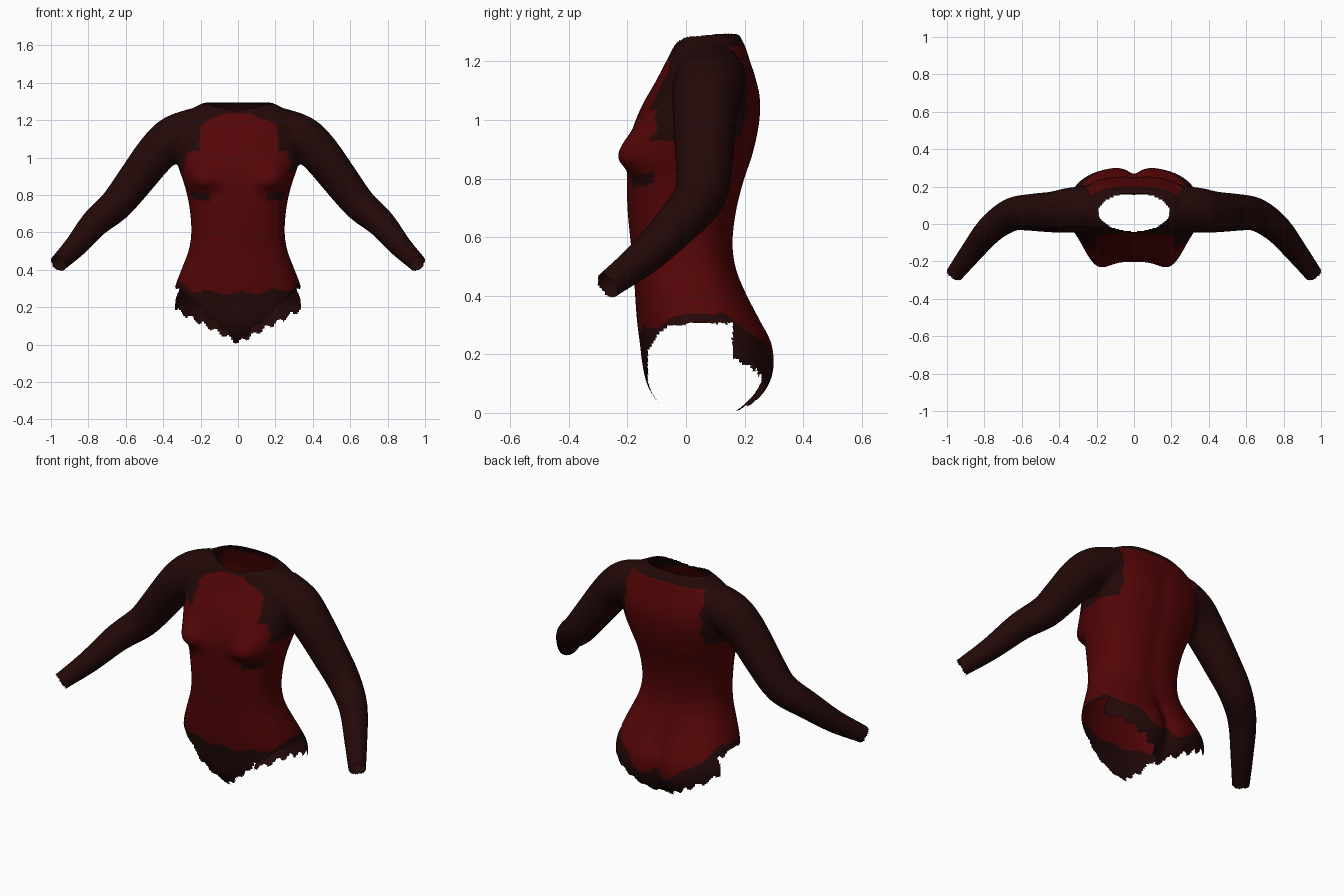
import bpy, bmesh, math
from mathutils import Vector

if "Cube" in bpy.data.objects:
    bpy.data.objects.remove(bpy.data.objects["Cube"])

SEG = 64


def material(name, rgb):
    m = bpy.data.materials.new(name)
    m.diffuse_color = (*rgb, 1)
    m.use_nodes = True
    m.node_tree.nodes["Principled BSDF"].inputs["Base Color"].default_value = m.diffuse_color
    return m


red = material("deep red", (0.088, 0.0015, 0.002))
dark = material("dark maroon", (0.0165, 0.0025, 0.0025))

bm = bmesh.new()


def smooth_rows(rows, steps):
    """Catmull-Rom interpolation of rows of numbers."""
    out = []
    for i in range(len(rows) - 1):
        quad = [rows[max(i - 1, 0)], rows[i], rows[i + 1], rows[min(i + 2, len(rows) - 1)]]
        for k in range(steps):
            t = k / steps
            out.append([0.5 * (2 * b + (c - a) * t + (2 * a - 5 * b + 4 * c - d) * t * t
                               + (3 * b - a - 3 * c + d) * t ** 3) for a, b, c, d in zip(*quad)])
    return out + [list(rows[-1])]


def loft(rings):
    """Skin a closed tube through a list of point rings."""
    loops = [[bm.verts.new(p) for p in r] for r in rings]
    for a, b in zip(loops, loops[1:]):
        for i in range(len(a)):
            j = (i + 1) % len(a)
            bm.faces.new((a[i], a[j], b[j], b[i]))
    bm.faces.new(loops[0][::-1])
    bm.faces.new(loops[-1])


# Torso: height, half width, front y, back y
TORSO = [(-0.02, 0.16, -0.03, 0.17), (0.03, 0.24, -0.09, 0.235), (0.09, 0.31, -0.13, 0.285),
         (0.16, 0.345, -0.148, 0.305), (0.24, 0.35, -0.158, 0.296), (0.32, 0.333, -0.168, 0.255),
         (0.42, 0.295, -0.175, 0.203), (0.50, 0.265, -0.18, 0.172), (0.59, 0.25, -0.19, 0.163),
         (0.70, 0.255, -0.20, 0.177), (0.80, 0.272, -0.202, 0.203), (0.88, 0.295, -0.20, 0.23),
         (0.97, 0.325, -0.182, 0.25), (1.05, 0.335, -0.150, 0.257), (1.12, 0.335, -0.11, 0.247),
         (1.19, 0.32, -0.073, 0.222), (1.25, 0.265, -0.042, 0.203), (1.295, 0.18, -0.015, 0.18)]


def torso_ring(z, w, f, b):
    pts = []
    bust_z = (z - 0.875) / (0.05 if z < 0.875 else 0.085)
    groove = 0.04 if z < 0.3 else 0.008 + 0.032 * max(0, 1 - (z - 0.3) / 0.15)
    if z > 1.15:
        groove = 0
    for i in range(SEG):
        a = 2 * math.pi * i / SEG
        c, s = math.cos(a), math.sin(a)
        x = w * math.copysign(abs(c) ** 0.82, c)
        y = (f + b) / 2 + (b - f) / 2 * math.copysign(abs(s) ** 0.82, s)
        if s > 0:  # groove down the seat and spine
            y -= groove * math.exp(-(x / 0.045) ** 2)
        else:  # bust
            y -= 0.066 * math.exp(-((abs(x) - 0.195) / 0.085) ** 2 - bust_z ** 2)
        pts.append((x, y, z))
    return pts


loft([torso_ring(*r) for r in smooth_rows(TORSO, 4)])

# Sleeves: centre and radius along the arm
ARM = [(0.22, 0.09, 1.15, 0.118), (0.34, 0.074, 1.105, 0.121), (0.435, 0.064, 1.025, 0.110),
       (0.555, 0.062, 0.87, 0.099), (0.655, 0.05, 0.745, 0.089), (0.765, -0.025, 0.65, 0.077),
       (0.865, -0.145, 0.53, 0.062), (0.96, -0.268, 0.435, 0.048), (0.985, -0.30, 0.405, 0.046)]
path = smooth_rows(ARM, 3)
for side in (1, -1):
    centres = [Vector((side * p[0], p[1], p[2])) for p in path]
    rings = []
    for i, c in enumerate(centres):
        t = (centres[min(i + 1, len(path) - 1)] - centres[max(i - 1, 0)]).normalized()
        u = t.cross(Vector((0, 1, 0))).normalized()
        v = t.cross(u)
        r = path[i][3]
        rings.append([c + r * (math.cos(k * math.pi / 12) * u + math.sin(k * math.pi / 12) * v)
                      for k in range(24)])
    loft(rings)

bmesh.ops.recalc_face_normals(bm, faces=bm.faces)
mesh = bpy.data.meshes.new("bodysuit")
bm.to_mesh(mesh)
bm.free()
suit = bpy.data.objects.new("bodysuit", mesh)
bpy.context.collection.objects.link(suit)
bpy.context.view_layer.objects.active = suit
suit.select_set(True)

# Fuse the parts into one skin and soften the joins
mesh.remesh_voxel_size = 0.0105
bpy.ops.object.voxel_remesh()
soft = suit.modifiers.new("soften", "SMOOTH")
soft.factor = 0.5
soft.iterations = 12
bpy.ops.object.modifier_apply(modifier="soften")
mesh = suit.data
mesh.materials.clear()
mesh.materials.append(red)
mesh.materials.append(dark)


def is_open(p):
    """Neck, wrist, leg and crotch openings."""
    x, y, z = abs(p.x), p.y, p.z
    if z > 1.15 and (x / 0.19) ** 2 + ((y - 0.063) / 0.103) ** 2 < 1:
        return True
    if x > 0.8:
        end = Vector((0.96, -0.268, 0.435))
        return (Vector((x, y, z)) - end).dot(Vector((0.52, -0.67, -0.52))) > 0
    if z > 0.32 or x > 0.4:
        return False
    ragged = 0.012 * math.sin(p.x * 95)
    if z < 0.008 + 0.5 * ragged or (z < 0.1 and -0.055 < y < 0.16):
        return True
    if y < 0.0:  # front panel and rounded front of the leg arch
        arch = 0.30 - 0.09 * max(0, (-0.04 - y) / 0.09) ** 2
        return z < min(0.02 + 0.85 * x, 0.295) + ragged or (y > -0.13 and x > 0.1 and z < arch)
    if y < 0.158:  # hip arch
        return x > 0.1 and z < 0.305
    return z < 0.01 + 0.53 * x + ragged  # seat


def is_dark(p):
    """Sleeves, yoke, hem and the marks below the bust."""
    x, y, z = abs(p.x), p.y, p.z
    wave = 0.012 * math.sin(p.x * 38 + 1) + 0.008 * math.sin(z * 60)
    if x > 0.345:
        return True
    if z < 0.36:
        if y < 0.1:
            return z < 0.28 + 0.04 * (x / 0.33) ** 2 + wave
        return z < 0.13 + 0.2 * min(x / 0.31, 1) ** 1.6 + 0.05 * math.exp(-(x / 0.04) ** 2) + wave
    if y < 0.06:
        if z > 1.235:
            return True
        if z > 1.15:
            return x > 0.22 - 1.5 * (z - 1.15) + wave
        if z > 1.035:
            return x > 0.21 + wave
        if z > 0.93:
            return x > 0.285 + wave or (x > 0.24 and y > -0.10)
        return 0.15 < x < 0.26 and y < -0.11 and abs(z - 0.795 - 0.15 * (x - 0.21)) < 0.02
    if z > 1.25:
        return True
    if z > 0.94:
        return x > 0.255 + wave or y < 0.15 and x > 0.2
    return False


bm = bmesh.new()
bm.from_mesh(mesh)
gone = [f for f in bm.faces if is_open(f.calc_center_median())]
bmesh.ops.delete(bm, geom=gone, context="FACES")
for f in bm.faces:
    f.material_index = int(is_dark(f.calc_center_median()))
    f.smooth = True
bm.to_mesh(mesh)
bm.free()
